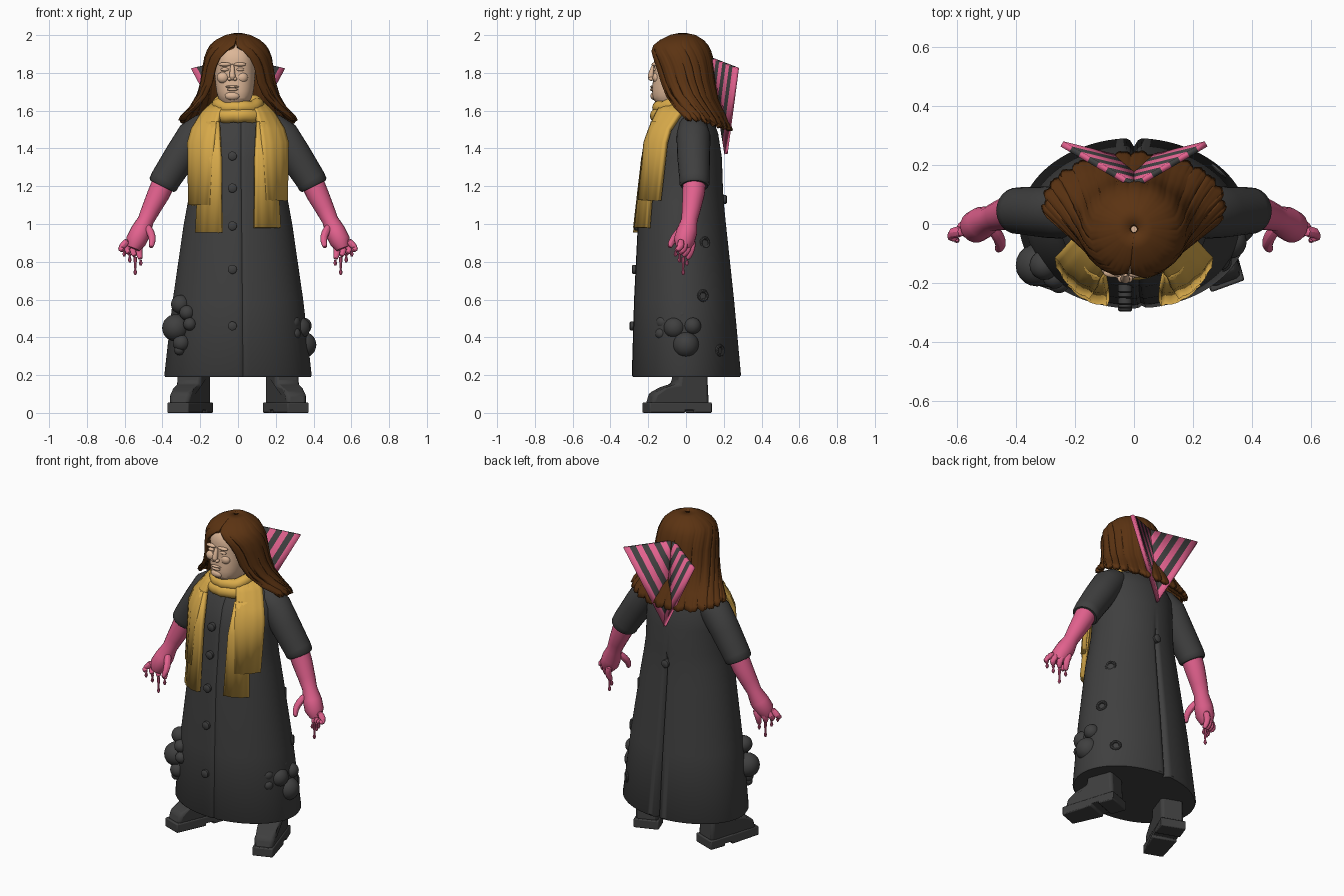
import bpy, bmesh
from math import sin, cos, pi, exp, copysign
from mathutils import Vector, Matrix

old = bpy.data.objects.get("Cube")
if old:
    bpy.data.objects.remove(old, do_unlink=True)


def material(name, r, g, b):
    m = bpy.data.materials.new(name)
    m.use_nodes = True
    m.diffuse_color = (r, g, b, 1)
    node = next(n for n in m.node_tree.nodes if n.type == 'BSDF_PRINCIPLED')
    node.inputs["Base Color"].default_value = (r, g, b, 1)
    node.inputs["Roughness"].default_value = 0.8
    return m


COAT = material("charcoal", .05, .05, .05)
PINK = material("pink", .76, .12, .27)
GOLD = material("mustard", .70, .41, .07)
HAIR = material("brown", .105, .033, .006)
SKIN = material("skin", .72, .47, .31)
parts = []
SIDES = (("left_", 1), ("right_", -1))


def build(name, verts, faces, mats, side=1, thick=0, subdiv=0, bevel=0):
    """Turn points and faces into an object; side -1 mirrors it in x."""
    bm = bmesh.new()
    vs = [bm.verts.new((v[0] * side, v[1], v[2])) for v in verts]
    for i, f in enumerate(faces):
        bm.faces.new([vs[j] for j in f]).material_index = i % len(mats)
    bmesh.ops.recalc_face_normals(bm, faces=bm.faces)
    me = bpy.data.meshes.new(name)
    bm.to_mesh(me)
    bm.free()
    ob = bpy.data.objects.new(name, me)
    bpy.context.collection.objects.link(ob)
    for m in mats:
        me.materials.append(m)
    if thick:
        mod = ob.modifiers.new("thickness", 'SOLIDIFY')
        mod.thickness, mod.offset = thick, 0
    if bevel:
        mod = ob.modifiers.new("bevel", 'BEVEL')
        mod.width, mod.segments = bevel, 2
    if subdiv:
        ob.modifiers.new("smooth", 'SUBSURF').levels = subdiv
        ob.modifiers["smooth"].render_levels = subdiv
    parts.append(ob)
    return ob


def skin_rings(name, rings, mats, closed=False, caps=True, wrap=True, **kw):
    """Join rows of points with quads."""
    n, m = len(rings[0]), len(rings)
    verts = [p for r in rings for p in r]
    faces = []
    for i in range(m if closed else m - 1):
        a, b = i * n, (i + 1) % m * n
        for j in range(n if wrap else n - 1):
            k = (j + 1) % n
            faces.append((a + j, a + k, b + k, b + j))
    if caps and not closed:
        faces += [tuple(range(n)), tuple(range((m - 1) * n, m * n))]
    return build(name, verts, faces, mats, **kw)


def oval(z, rx, yf, yb, a, cx=0, power=2, k=1):
    """Point at angle a (0 is the front) on an oval section."""
    s, c = (copysign(abs(t) ** (2 / power), t) for t in (sin(a), cos(a)))
    return Vector((cx + rx * k * s, (yf + yb) / 2 - (yb - yf) / 2 * k * c, z))


def tube(name, path, mat, ref=(0, 1, 0), closed=False, n=14, **kw):
    """Round tube through (x, y, z, radius) points."""
    pts, rings = [Vector(p[:3]) for p in path], []
    for i, p in enumerate(pts):
        if closed:
            t = pts[(i + 1) % len(pts)] - pts[i - 1]
        else:
            t = pts[min(i + 1, len(pts) - 1)] - pts[max(i - 1, 0)]
        u = t.cross(Vector(ref)).normalized()
        v = u.cross(t).normalized()
        rings.append([p + path[i][3] * (cos(2 * pi * j / n) * u + sin(2 * pi * j / n) * v)
                      for j in range(n)])
    return skin_rings(name, rings, [mat], closed=closed, **kw)


def ball(name, loc, size, mat):
    bm = bmesh.new()
    bmesh.ops.create_icosphere(bm, subdivisions=3, radius=1)
    bm.transform(Matrix.Translation(loc) @ Matrix.Diagonal((*size, 1)))
    me = bpy.data.meshes.new(name)
    bm.to_mesh(me)
    bm.free()
    me.materials.append(mat)
    ob = bpy.data.objects.new(name, me)
    bpy.context.collection.objects.link(ob)
    parts.append(ob)


# Long coat with a front closing seam and a back vent
coat = [(.19, .385, -.28, .285), (.2, .39, -.287, .292), (.6, .345, -.275, .255),
        (1, .287, -.255, .212), (1.12, .265, -.24, .2), (1.2, .252, -.23, .195),
        (1.35, .245, -.215, .19), (1.48, .25, -.185, .17), (1.56, .2, -.13, .14),
        (1.62, .1, -.09, .08)]
STEPS = 180


def coat_scale(a, z):
    vent = .1 * exp(-((a - pi) / .03) ** 2) if z < 1.15 else 0
    return 1 - vent - .03 * exp(-((a - .07) / .025) ** 2)


skin_rings("coat", [[oval(*r, 2 * pi * j / STEPS, k=coat_scale(2 * pi * j / STEPS, r[0]))
                     for j in range(STEPS)] for r in coat], [COAT])

# Buttons down the front and one at the back vent
for z, y in ((1.36, -.217), (1.19, -.234), (.99, -.258), (.76, -.27), (.46, -.281), (1.13, .2)):
    x = -.03 if y < 0 else 0
    d = -.012 if y < 0 else .012
    tube("coat_button", [(x, y - d, z, .024), (x, y + d, z, .024), (x, y + d * 1.4, z, .018)],
         COAT, ref=(0, 0, 1))

# Lumps and worn holes near the hem
lumps = {"left_lump": ((.345, 0, .36, .07), (.325, -.06, .45, .058), (.345, .035, .46, .045),
                       (.29, -.12, .48, .038), (.325, -.02, .52, .03), (.3, -.13, .42, .032)),
         "right_lump": ((-.33, -.14, .45, .072), (-.305, -.14, .575, .05), (-.255, -.2, .47, .035),
                        (-.3, -.17, .37, .045), (-.31, -.17, .335, .03), (-.27, -.18, .53, .04))}
for name, group in lumps.items():
    for x, y, z, r in group:
        ball(name, (x, y, z), (r, r, r), COAT)
for x, y, z in ((.258, .1, .9), (.317, .09, .62), (.287, .18, .33)):
    n = Vector((x, y * 1.8, 0)).normalized()
    t = Vector((-n.y, n.x, 0))
    ring = [Vector((x, y, z)) + .025 * (cos(k * pi / 6) * t + Vector((0, 0, sin(k * pi / 6))))
            for k in range(12)]
    tube("worn_hole_rim", [(*p, .009) for p in ring], COAT, ref=n, closed=True, n=8)

# Sleeves, gloves, fingers and drips
for label, s in SIDES:
    tube(label + "sleeve", [(.13, .03, 1.53, .06), (.18, .035, 1.51, .078), (.235, .04, 1.465, .09),
                            (.3, .04, 1.366, .087), (.385, .045, 1.235, .08), (.397, .045, 1.21, .079),
                            (.402, .045, 1.2, .07)], COAT, n=24, side=s)
    tube(label + "forearm", [(.385, .045, 1.24, .062), (.42, .04, 1.16, .059), (.46, .028, 1.08, .05),
                             (.488, .018, 1.02, .043), (.515, .005, .96, .055),
                             (.54, -.01, .91, .055), (.555, -.015, .87, .035)], PINK, n=18, side=s)
    tube(label + "thumb", [(.49, 0, 1, .022), (.458, -.045, .95, .024), (.45, -.075, .91, .02),
                           (.465, -.09, .87, .014)], PINK, side=s, subdiv=1, n=8)
    for i in range(4):
        x, y, z = .515 + .024 * i, .035 - .02 * i, .92
        tip = (x + .005 * i, y - .03, .81 + .016 * i)
        tube(label + "finger", [(x - .01, y, z, .023), (x + .012 + .008 * i, y - .005, .87, .021),
                                (x + .008 + .01 * i, y - .015, .84 + .01 * i, .019), (*tip, .013)],
             PINK, side=s, subdiv=1, n=8)
        end = tip[2] - (.03, .095, .045, .03)[i]
        tube(label + "drip", [(*tip, .01), (tip[0], tip[1], end + .03, .005),
                              (tip[0], tip[1], end + .012, .01), (tip[0], tip[1], end, .005)],
             PINK, side=s, n=8)

# Boots turned outward
upper = [(.11, .04), (.1, .23), (-.055, .23), (-.065, .155), (-.13, .135), (-.195, .105), (-.215, .04)]
sole = [(.12, 0), (.12, .055), (-.225, .055), (-.225, 0), (-.03, 0), (-.03, .015), (.02, .015), (.02, 0)]
for label, s in SIDES:
    for name, prof, w in (("boot", upper, .068), ("boot_sole", sole, .075)):
        n = len(prof)
        turn = Matrix.Rotation(.35, 3, 'Z')
        verts = [turn @ Vector((sx * w * (.8 if y < -.19 else 1), y, z)) + Vector((.242, 0, 0))
                 for sx in (-1, 1) for y, z in prof]
        faces = [(j, (j + 1) % n, n + (j + 1) % n, n + j) for j in range(n)]
        build(label + name, verts, faces + [range(n), range(n, 2 * n)], [COAT], side=s,
              bevel=.018 if name == "boot" else .006)

# Head with brow, lids, nose, lips and chin
head = [(1.56, .07, -.11, .03), (1.64, .068, -.155, .03), (1.66, .088, -.177, .05),
        (1.7, .1, -.181, .07), (1.76, .106, -.176, .09), (1.82, .109, -.17, .1),
        (1.87, .109, -.174, .1), (1.92, .098, -.158, .09), (1.955, .07, -.12, .06)]
skin_rings("head", [[oval(*r, 2 * pi * j / 32, cx=-.016, power=2.4) for j in range(32)] for r in head],
           [SKIN], subdiv=1)
CX = -.03
for label, s in SIDES:
    ball(label + "brow", (CX + s * .04, -.166, 1.845), (.034, .016, .011), SKIN)
    ball(label + "eyelid", (CX + s * .04, -.162, 1.818), (.023, .014, .01), SKIN)
    ball(label + "cheek", (CX + s * .05, -.152, 1.775), (.032, .025, .03), SKIN)
    ball(label + "nostril", (CX + s * .014, -.183, 1.768), (.012, .016, .01), SKIN)
tube("nose", [(CX, -.168, 1.85, .01), (CX, -.18, 1.81, .013), (CX, -.19, 1.778, .019),
              (CX, -.182, 1.76, .01)], SKIN, subdiv=1)
ball("upper_lip", (CX, -.178, 1.727), (.036, .012, .007), SKIN)
ball("lower_lip", (CX, -.178, 1.712), (.03, .013, .008), SKIN)
ball("chin", (CX, -.168, 1.678), (.04, .02, .022), SKIN)

# Long hair: a ridged sheet that opens around the face (last value is half the opening)
hair = [(2, .012, -.03, -.005, 0), (1.99, .06, -.08, .045, 0), (1.965, .11, -.13, .085, 0),
        (1.94, .138, -.162, .108, .05), (1.915, .153, -.176, .12, .3), (1.88, .166, -.176, .13, .5),
        (1.83, .174, -.17, .137, .64), (1.75, .185, -.152, .145, .72), (1.68, .205, -.14, .165, .85),
        (1.62, .24, -.125, .197, 1.05), (1.57, .285, -.105, .222, 1.25), (1.55, .292, -.1, .232, 1.3)]
COLS, rows = 160, []
for i, (z, rx, yf, yb, gap) in enumerate(hair):
    row, low = [], (i / 11) ** 2
    for j in range(COLS + 1):
        u = j / COLS
        a = (gap - .1) + u * (2 * pi - 2 * gap)
        ridge = abs(sin(u * 15 * pi + .5 * sin(u * 23))) + .4 * abs(sin(u * 41 * pi))
        p = oval(z, rx, yf, yb, a, k=1 + (.012 + .07 * low) * (ridge - .8))
        p.z -= low * (.055 * max(0, -cos(a)) - .02 + .018 * ridge) * (i > 7)
        row.append(p)
    rows.append(row)
skin_rings("hair", rows, [HAIR], caps=False, wrap=False, thick=.024)

# Scarf: two wraps around the neck and two layered tails per side
for z, rx, ry, r in ((1.635, .105, .1, .034), (1.592, .122, .108, .038)):
    tube("scarf_wrap", [(rx * sin(k * pi / 20), -.045 - ry * cos(k * pi / 20),
                         z - .02 * cos(k * pi / 20) + .004 * sin(k), r) for k in range(40)],
         GOLD, ref=(0, 0, 1), closed=True)


def ribbon(name, edges, side):
    """Cloth strip: each row gives z and the inner and outer edge in x, y."""
    rows = []
    for z, x0, y0, x1, y1 in edges:
        a, b = Vector((x0, y0, z)), Vector((x1, y1, z))
        out = Vector((.4, -.9, 0))
        rows.append([a.lerp(b, k / 8) + out * .016 * (sin(pi * k / 8) - .25 * (k % 3 == 1))
                     for k in range(9)])
    skin_rings(name, rows, [GOLD], caps=False, wrap=False, thick=.026, side=side)


for label, s in SIDES:
    d = .015 if s > 0 else -.01
    ribbon(label + "scarf_outer_tail", [(1.64, .07, -.12, .13, .0), (1.58, .095, -.155, .19, -.03),
                                        (1.5, .115, -.19, .24, -.085), (1.43, .125, -.215, .26, -.105),
                                        (1.11 + d, .145, -.245, .255, -.14)], s)
    ribbon(label + "scarf_inner_tail", [(1.54, .1, -.175, .17, -.12), (1.35, .09, -.225, .2, -.17),
                                        (.965 + d, .087, -.268, .22, -.2)], s)

# Striped standing collar wings behind the head
top, tip = Vector((0, .13, 1.88)), Vector((0, .212, 1.37))
for label, s in SIDES:
    corner = Vector((.245, .272, 1.825))
    verts = [p for k in range(9) for p in (top.lerp(corner, (k + .05) / 8.05),
                                           top.lerp(tip, (k + .05) / 8.05))]
    build(label + "collar_wing", verts, [(2 * k, 2 * k + 2, 2 * k + 3, 2 * k + 1) for k in range(8)],
          [COAT, PINK], side=s, thick=.02)

# Smooth shading with sharp edges kept
bpy.ops.object.select_all(action='DESELECT')
for ob in parts:
    ob.select_set(True)
bpy.context.view_layer.objects.active = parts[0]
bpy.ops.object.shade_smooth_by_angle(angle=.7)
